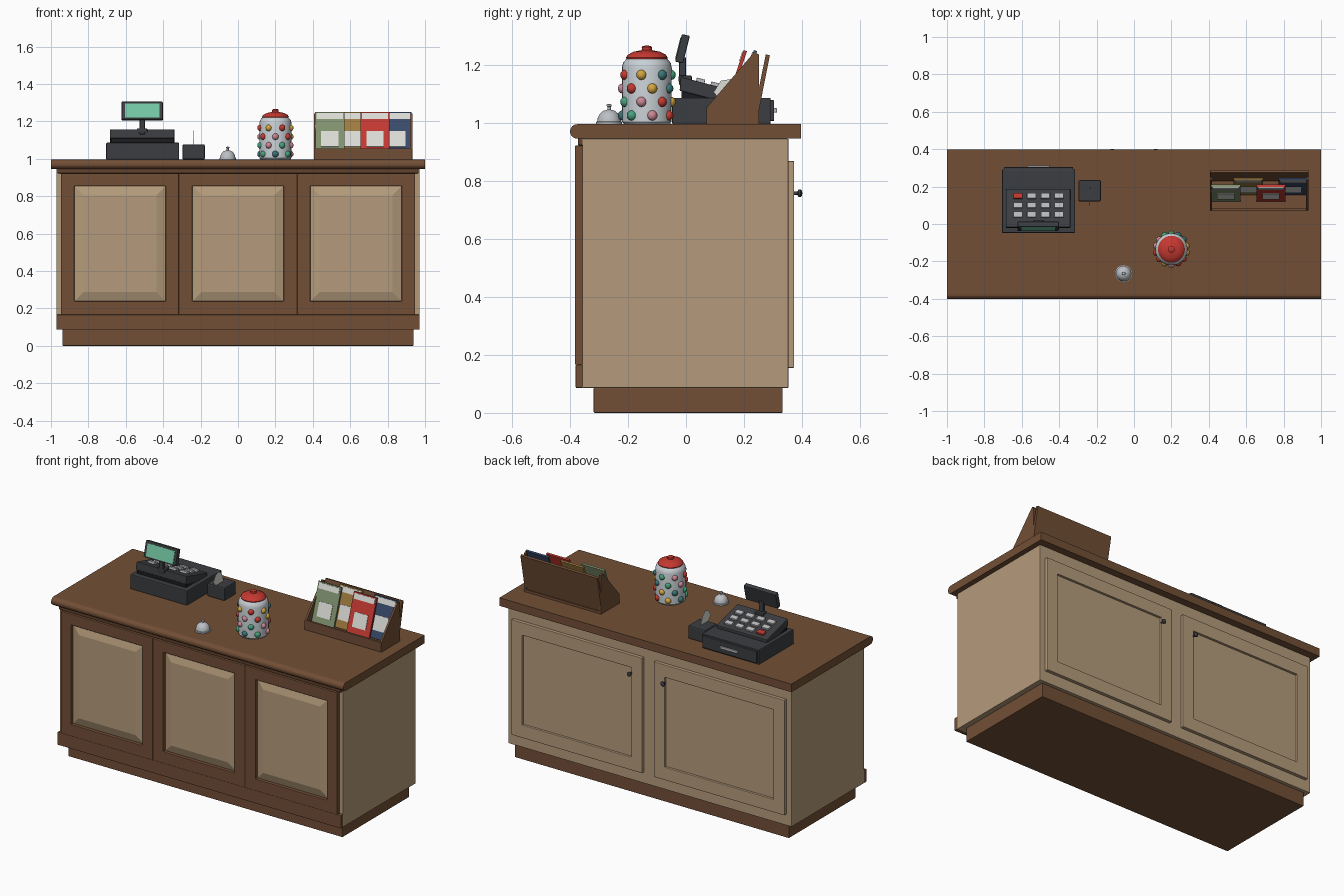
import bpy, bmesh, math
from mathutils import Matrix, Vector

if "Cube" in bpy.data.objects:
    bpy.data.objects.remove(bpy.data.objects["Cube"])


def mat(name, r, g, b):
    m = bpy.data.materials.new(name)
    m.diffuse_color = (r, g, b, 1)
    m.use_nodes = True
    m.node_tree.nodes["Principled BSDF"].inputs["Base Color"].default_value = m.diffuse_color
    return m


WOOD = mat("wood", 0.17, 0.078, 0.037)
DARK_WOOD = mat("dark_wood", 0.12, 0.055, 0.027)
BEIGE = mat("beige", 0.46, 0.33, 0.2)
BLACK = mat("black", 0.012, 0.012, 0.014)
IRON = mat("iron", 0.045, 0.048, 0.053)
KEY = mat("key_grey", 0.5, 0.5, 0.52)
SILVER = mat("silver", 0.5, 0.52, 0.55)
GLASS = mat("jar_white", 0.58, 0.63, 0.66)
PAPER = mat("paper", 0.72, 0.72, 0.68)
RED = mat("red", 0.55, 0.04, 0.03)
GREEN = mat("green", 0.06, 0.36, 0.2)
SCREEN = mat("screen_green", 0.18, 0.58, 0.38)
YELLOW = mat("yellow", 0.65, 0.38, 0.05)
PINK = mat("pink", 0.6, 0.25, 0.3)
TEAL = mat("teal", 0.04, 0.18, 0.19)
SAGE = mat("sage", 0.22, 0.29, 0.16)
OCHRE = mat("ochre", 0.35, 0.2, 0.05)
NAVY = mat("navy", 0.04, 0.07, 0.15)


def finish(name, bm, material, bevel=0, smooth=False):
    bmesh.ops.recalc_face_normals(bm, faces=bm.faces)
    me = bpy.data.meshes.new(name)
    bm.to_mesh(me)
    bm.free()
    me.materials.append(material)
    ob = bpy.data.objects.new(name, me)
    bpy.context.collection.objects.link(ob)
    if bevel:
        mod = ob.modifiers.new("bevel", 'BEVEL')
        mod.width, mod.segments = bevel, 2
    if smooth:
        bpy.context.view_layer.objects.active = ob
        ob.select_set(True)
        bpy.ops.object.shade_smooth_by_angle(angle=math.radians(40))
        ob.select_set(False)
    return ob


def box(name, x, y, z, material, bevel=0.0, tilt=0.0):
    """Box from (min, max) ranges, tilted in degrees about x through its centre."""
    bm = bmesh.new()
    bmesh.ops.create_cube(bm, size=1)
    size = [r[1] - r[0] for r in (x, y, z)]
    mid = Vector([(r[0] + r[1]) / 2 for r in (x, y, z)])
    bm.transform(Matrix.Translation(mid) @ Matrix.Rotation(math.radians(tilt), 4, 'X')
                 @ Matrix.Diagonal((*size, 1)))
    return finish(name, bm, material, bevel)


def prism(name, x, profile, material, bevel=0.0):
    """Side profile of (y, z) points extruded along x."""
    bm = bmesh.new()
    a, b = [[bm.verts.new((xx, *p)) for p in profile] for xx in x]
    bm.faces.new(a)
    bm.faces.new(b)
    for i in range(len(a)):
        j = (i + 1) % len(a)
        bm.faces.new((a[i], a[j], b[j], b[i]))
    return finish(name, bm, material, bevel)


def lathe(name, centre, profile, material, steps=28, axis_y=False):
    """(radius, height) points spun round z, or round y."""
    bm = bmesh.new()
    vs = [bm.verts.new((r, 0, h)) for r, h in profile]
    es = [bm.edges.new(p) for p in zip(vs, vs[1:])]
    bmesh.ops.spin(bm, geom=vs + es, cent=(0, 0, 0), axis=(0, 0, 1), angle=math.tau, steps=steps)
    bmesh.ops.remove_doubles(bm, verts=bm.verts, dist=1e-5)
    rot = Matrix.Rotation(math.radians(-90 if axis_y else 0), 4, 'X')
    bm.transform(Matrix.Translation(centre) @ rot)
    return finish(name, bm, material, smooth=True)


def rect_loops(name, loops, material, bevel=0.0, cap=False):
    """Nested rectangles (x0, x1, z0, z1, y) bridged in order; closed ring, or capped."""
    bm = bmesh.new()
    rings = [[bm.verts.new(p) for p in ((a, y, c), (b, y, c), (b, y, d), (a, y, d))]
             for a, b, c, d, y in loops]
    pairs = list(zip(rings, rings[1:])) + ([] if cap else [(rings[-1], rings[0])])
    for p, q in pairs:
        for i in range(4):
            j = (i + 1) % 4
            bm.faces.new((p[i], p[j], q[j], q[i]))
    if cap:
        bm.faces.new(rings[0])
        bm.faces.new(rings[-1])
    return finish(name, bm, material, bevel)


def frame(name, outer, inner, y0, y1, material):
    return rect_loops(name, [(*outer, y0), (*outer, y1), (*inner, y1), (*inner, y0)], material, 0.003)


# Counter carcass
box("plinth", (-0.938, 0.938), (-0.318, 0.333), (0, 0.087), WOOD, 0.003)
box("counter_body", (-0.97, 0.97), (-0.357, 0.353), (0.086, 0.945), BEIGE, 0.003)
box("front_base_rail", (-0.97, 0.97), (-0.38, -0.355), (0.086, 0.166), WOOD, 0.003)
box("top_moulding", (-0.965, 0.965), (-0.373, -0.35), (0.922, 0.946), DARK_WOOD, 0.004)
nose = [(-0.375 + 0.025 * math.cos(t), 0.97 + 0.025 * math.sin(t))
        for t in [math.radians(90 + 22.5 * i) for i in range(9)]]
prism("counter_top", (-1, 1), [(0.397, 0.945), (0.397, 0.995)] + nose, WOOD)

# Front raised panels
for i, c in enumerate((-0.631, 0, 0.631)):
    o = (c - 0.315, c + 0.315, 0.166, 0.921)
    n = (c - 0.244, c + 0.244, 0.238, 0.853)
    frame(f"front_frame_{i}", o, n, -0.355, -0.383, WOOD)
    f = (n[0] + 0.05, n[1] - 0.05, n[2] + 0.05, n[3] - 0.05)
    rect_loops(f"front_panel_{i}", [(*n, -0.355), (*n, -0.362), (*f, -0.378)], BEIGE, cap=True)

# Back doors with knobs
for s, side in ((-1, "left"), (1, "right")):
    a, b = sorted((s * 0.04, s * 0.935))
    frame(f"back_door_{side}", (a, b, 0.155, 0.868), (a + 0.075, b - 0.075, 0.235, 0.79),
          0.35, 0.373, BEIGE)
    box(f"door_panel_{side}", (a + 0.07, b - 0.07), (0.35, 0.359), (0.23, 0.795), BEIGE)
    lathe(f"door_knob_{side}", (s * 0.115, 0.372, 0.757),
          [(0, 0), (0.006, 0), (0.006, 0.012), (0.013, 0.016), (0.014, 0.023), (0.009, 0.028), (0, 0.029)],
          IRON, 14, True)

# Cash register
box("register_drawer", (-0.705, -0.315), (-0.048, 0.292), (0.995, 1.086), IRON, 0.005)
box("drawer_front", (-0.695, -0.325), (0.288, 0.304), (1.006, 1.078), IRON, 0.003)
box("drawer_handle", (-0.57, -0.45), (0.302, 0.314), (1.035, 1.05), KEY, 0.003)
prism("register_foot", (-0.68, -0.345), [(-0.015, 1.083), (-0.015, 1.12), (0.17, 1.09), (0.17, 1.083)], BLACK)
prism("keyboard_slab", (-0.685, -0.34),
      [(-0.022, 1.11), (-0.018, 1.158), (0.187, 1.104), (0.187, 1.084), (0.08, 1.084)], IRON, 0.004)
for r, y in enumerate((0.15, 0.1, 0.05)):
    for c in range(4):
        x, z = -0.62 + 0.073 * c, 1.158 - (y + 0.018) * 0.2634 + 0.004
        box(f"key_{r}_{c}", (x - 0.024, x + 0.024), (y - 0.015, y + 0.015), (z - 0.008, z + 0.008),
            RED if r + c == 0 else KEY, 0.002, -14.8)
box("display_foot", (-0.54, -0.485), (-0.025, 0.02), (1.14, 1.162), IRON, 0.003)
box("display_post", (-0.526, -0.498), (-0.024, 0.0), (1.13, 1.225), IRON, 0.003)
box("display", (-0.622, -0.402), (-0.026, 0.002), (1.206, 1.304), IRON, 0.004, -14)
box("display_screen", (-0.605, -0.419), (-0.0285, -0.024), (1.219, 1.295), SCREEN, 0, -14)

# Receipt printer and its paper
box("receipt_printer", (-0.297, -0.177), (0.12, 0.235), (0.995, 1.077), IRON, 0.008)
prism("receipt_paper", (-0.238, -0.236),
      [(0.125, 1.07), (0.2, 1.07), (0.18, 1.125), (0.155, 1.15), (0.12, 1.145), (0.095, 1.105)], PAPER)

# Service bell
lathe("bell_dome", (-0.055, -0.265, 0.995),
      [(0, 0), (0.045, 0), (0.045, 0.008), (0.041, 0.01), (0.039, 0.022), (0.032, 0.036), (0.02, 0.046),
       (0.006, 0.05), (0.006, 0.06), (0.009, 0.063), (0.008, 0.068), (0, 0.07)], SILVER)

# Sweet jar, lid and coloured balls
JX, JY = 0.2, -0.135
lathe("jar", (JX, JY, 0.995),
      [(0, 0), (0.078, 0), (0.085, 0.008), (0.086, 0.195), (0.082, 0.212), (0.07, 0.225), (0.062, 0.232),
       (0, 0.232)], GLASS)
lathe("jar_lid", (JX, JY, 1.218),
      [(0, 0), (0.07, 0), (0.072, 0.006), (0.066, 0.016), (0.045, 0.027), (0.018, 0.032), (0.017, 0.038),
       (0.018, 0.043), (0.012, 0.047), (0, 0.048)], RED)
sweets = [RED, GREEN, YELLOW, PINK, TEAL]
for r, z in enumerate((1.165, 1.118, 1.072, 1.025)):
    for k in range(7):
        t = -math.pi / 2 + math.tau / 7 * (k + (0.5 if r % 2 == 0 else 0))
        bm = bmesh.new()
        bmesh.ops.create_uvsphere(bm, u_segments=10, v_segments=6, radius=0.018)
        bm.transform(Matrix.Translation((JX + 0.082 * math.cos(t), JY + 0.082 * math.sin(t), z)))
        finish(f"sweet_{r}_{k}", bm, sweets[(k * 2 + r * 3) % 5], smooth=True)

# Brochure holder
side = [(0.072, 0.995), (0.072, 1.053), (0.235, 1.243), (0.252, 1.235), (0.252, 0.995)]
for s, x in (("left", 0.406), ("right", 0.92)):
    prism(f"holder_side_{s}", (x, x + 0.012), side, WOOD)
box("holder_lip", (0.406, 0.932), (0.07, 0.083), (0.995, 1.055), WOOD, 0.002)
box("holder_floor", (0.41, 0.928), (0.075, 0.25), (0.995, 1.01), WOOD)
prism("holder_back", (0.406, 0.932), [(0.226, 0.995), (0.242, 0.995), (0.289, 1.232), (0.275, 1.236)], WOOD)

# Brochures with a pale heading band and label
for i, (x, m) in enumerate(((0.491, SAGE), (0.611, OCHRE), (0.733, RED), (0.85, NAVY))):
    y = 0.165 + 0.035 * (i % 2)
    parts = [("brochure", 0.078, 0.0, 0.006, -0.122, 0.122, m),
             ("brochure_band", 0.07, -0.004, 0.002, 0.082, 0.115, PAPER),
             ("brochure_label", 0.046, -0.004, 0.002, -0.075, 0.012, PAPER)]
    for name, w, dy, h, z0, z1, pm in parts:
        ob = box(f"{name}_{i}", (x - w, x + w), (dy - h, dy + h), (z0, z1), pm)
        ob.data.transform(Matrix.Translation((0, y, 1.133)) @ Matrix.Rotation(math.radians(-19), 4, 'X'))
        if name != "brochure":
            ob.data.transform(Matrix.Translation((0, -0.003, 0.001)))
